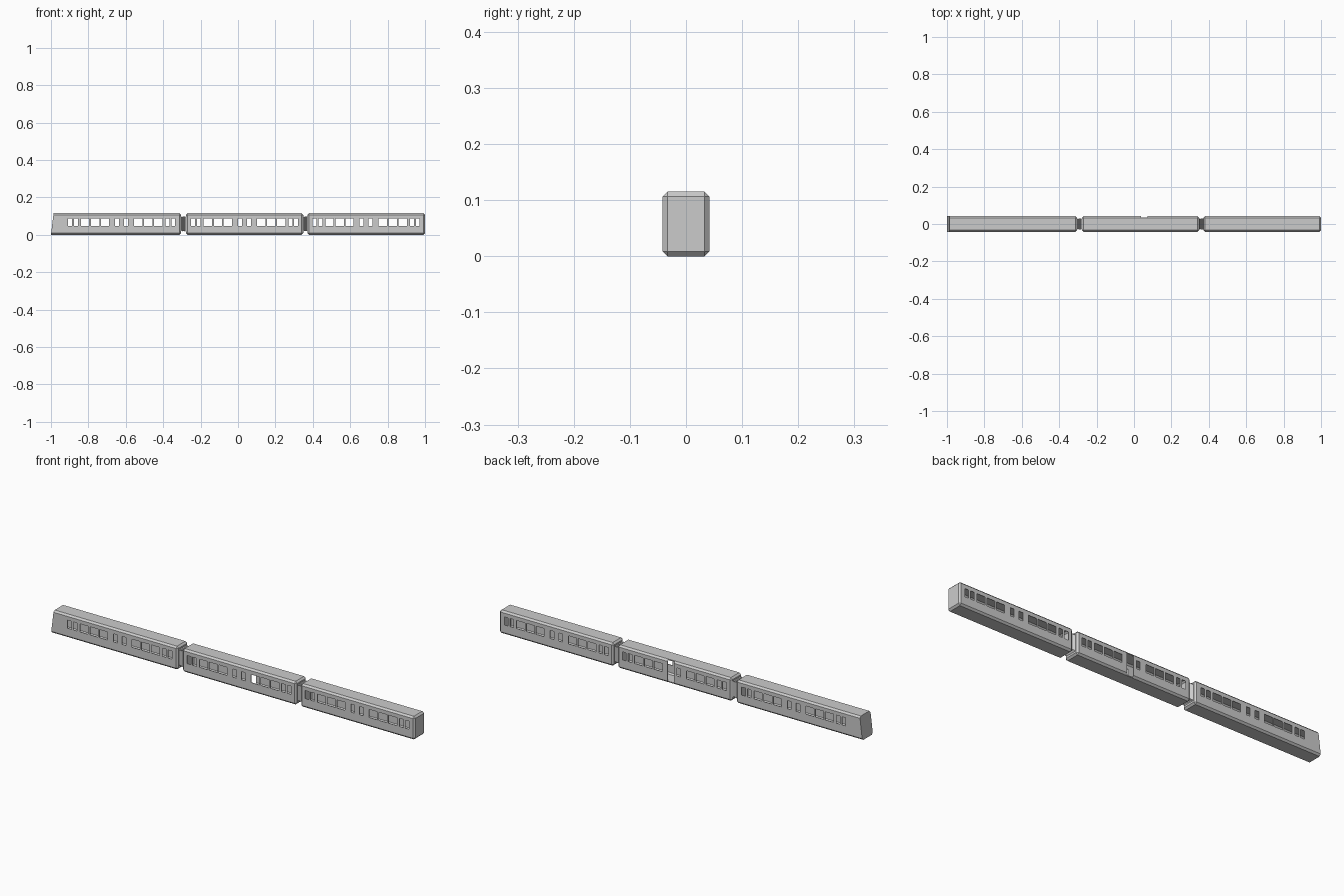
import bpy, bmesh
from mathutils import Vector

if "Cube" in bpy.data.objects:
    bpy.data.objects.remove(bpy.data.objects["Cube"])

W, H = 0.0415, 0.115      # half width, height
CH, WALL = 0.0085, 0.003  # chamfer size, wall thickness
HALF = 0.314              # half length of a carriage


def add_box(bm, lo, hi):
    r = bmesh.ops.create_cube(bm, size=1)
    lo, hi = Vector(lo), Vector(hi)
    for v in r["verts"]:
        v.co = Vector((lo[i] + (v.co[i] + 0.5) * (hi[i] - lo[i]) for i in range(3)))
    return r["verts"]


def make_object(name, bm):
    me = bpy.data.meshes.new(name)
    bm.to_mesh(me)
    bm.free()
    ob = bpy.data.objects.new(name, me)
    bpy.context.collection.objects.link(ob)
    return ob


# chamfered box; a cab end leans back and keeps its end edges sharp
def body_mesh(x0, x1, inset, cab):
    bm = bmesh.new()
    add_box(bm, (x0 + inset, -W + inset, inset), (x1 - inset, W - inset, H - inset))
    edges = list(bm.edges)
    if cab:
        mid = (x0 + x1) / 2
        edges = [e for e in edges if any(v.co.x > mid for v in e.verts)]
        for v in bm.verts:
            if v.co.x < mid and v.co.z > H / 2:
                v.co.x += 0.014
    bmesh.ops.bevel(bm, geom=edges, offset=CH - inset * 0.58, segments=1,
                    affect='EDGES', profile=0.5)
    bmesh.ops.recalc_face_normals(bm, faces=bm.faces)
    return bm


# window layout on one carriage: (centre offset, width)
windows = []
for s in (-1, 1):
    windows += [(s * o, 0.021) for o in (0.024, 0.245, 0.276)]
    windows += [(s * o, 0.045) for o in (0.089, 0.142, 0.196)]


def carriage(name, centre, x0, x1, cab=False, open_door=False):
    # hollow shell: outer skin plus inward-facing inner skin
    bm = body_mesh(x0, x1, 0, cab)
    inner = body_mesh(x0, x1, WALL, cab)
    bmesh.ops.reverse_faces(inner, faces=inner.faces)
    tmp = bpy.data.meshes.new("inner")
    inner.to_mesh(tmp)
    inner.free()
    bm.from_mesh(tmp)
    bpy.data.meshes.remove(tmp)
    body = make_object(name, bm)

    # cutters for windows and the open door leaf
    cut = bmesh.new()
    for off, w in windows:
        c = centre + off
        for y0, y1 in ((-0.06, -0.02), (0.02, 0.06)):
            if open_door and y0 > 0 and abs(off - 0.024) < 0.001:
                add_box(cut, (c - 0.022, W - CH + 0.0006, -0.02),
                        (c + 0.014, 0.06, H + 0.02))
            else:
                add_box(cut, (c - w / 2, y0, 0.048), (c + w / 2, y1, 0.088))
    cutter = make_object("window_cutter", cut)
    cutter.hide_render = True
    mod = body.modifiers.new("windows", 'BOOLEAN')
    mod.operation, mod.solver, mod.object = 'DIFFERENCE', 'EXACT', cutter
    dg = bpy.context.evaluated_depsgraph_get()
    me = bpy.data.meshes.new_from_object(body.evaluated_get(dg))
    body.modifiers.clear()
    body.data = me
    bpy.data.objects.remove(cutter)


# pleated gangway between carriages
def bellows(name, x0, x1, folds=4):
    bm = bmesh.new()
    rings, n = [], folds * 2
    for i in range(n + 1):
        d = 0.004 if i % 2 else 0.0
        x = x0 + (x1 - x0) * i / n
        hw, lo, hi = 0.031 - d, 0.018 + d, 0.099 - d
        rings.append([bm.verts.new((x, y, z)) for y, z in
                      ((-hw, lo), (hw, lo), (hw, hi), (-hw, hi))])
    for a, b in zip(rings, rings[1:]):
        for k in range(4):
            j = (k + 1) % 4
            bm.faces.new((a[k], a[j], b[j], b[k]))
    bmesh.ops.recalc_face_normals(bm, faces=bm.faces)
    make_object(name, bm)


carriage("cab_carriage", -0.622, -1.0, -0.304, cab=True)
carriage("middle_carriage", 0.035, 0.035 - HALF, 0.035 + HALF, open_door=True)
carriage("rear_carriage", 0.685, 0.372, 1.0)
bellows("gangway_front", -0.304, 0.035 - HALF)
bellows("gangway_rear", 0.035 + HALF, 0.372)
